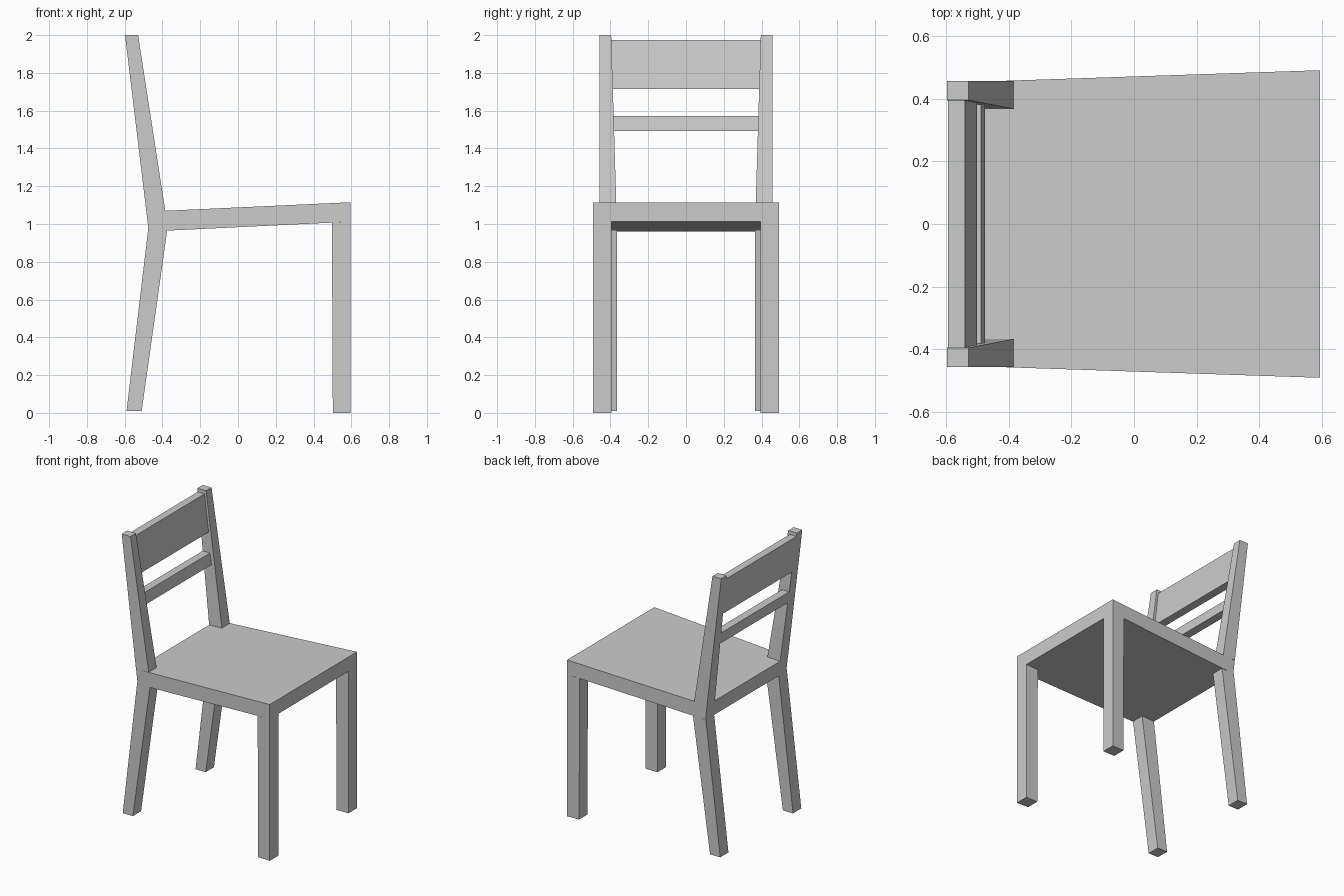
import bpy, bmesh

if "Cube" in bpy.data.objects:
    bpy.data.objects.remove(bpy.data.objects["Cube"])


def prism(name, profile, near, far, mirror=False):
    """Side profile (x, z) spanned between two y functions of (x, z)."""
    bm = bmesh.new()
    a = [bm.verts.new((x, near(x, z), z)) for x, z in profile]
    b = [bm.verts.new((x, far(x, z), z)) for x, z in profile]
    bm.faces.new(a)
    bm.faces.new(b[::-1])
    n = len(profile)
    for i in range(n):
        j = (i + 1) % n
        bm.faces.new((a[j], a[i], b[i], b[j]))
    bmesh.ops.recalc_face_normals(bm, faces=bm.faces)
    mesh = bpy.data.meshes.new(name)
    bm.to_mesh(mesh)
    bm.free()
    obj = bpy.data.objects.new(name, mesh)
    bpy.context.collection.objects.link(obj)
    if mirror:
        mod = obj.modifiers.new("Mirror", 'MIRROR')
        mod.use_axis = (False, True, False)
        mod.use_clip = False
    return obj


def seat_half(x, z):
    # seat widens toward +x
    return 0.456 + 0.036 * (x + 0.48) / 1.075


def post_inner(x, z):
    # back posts get thinner toward the top
    return 0.368 + 0.028 * (z - 1.07) / 0.93


def post_outer(x, z):
    return 0.457


def post_back(z):
    # x of the rear face of the back posts
    return -0.475 - 0.123 * (z - 0.98) / 1.02


# seat slab, tilted slightly
prism("seat",
      [(-0.477, 0.961), (-0.375, 0.965), (0.595, 1.012), (0.595, 1.115),
       (-0.385, 1.07), (post_back(1.066), 1.066), (-0.475, 0.98)],
      lambda x, z: -seat_half(x, z), seat_half)

# legs on the open side
prism("front_leg",
      [(0.502, 0.0), (0.595, 0.0), (0.595, 1.012), (0.497, 1.007)],
      lambda x, z: 0.395, seat_half, mirror=True)

# splayed legs under the backrest
prism("back_leg",
      [(-0.59, 0.01), (-0.51, 0.01), (-0.375, 0.965), (-0.477, 0.961)],
      lambda x, z: 0.364, post_outer, mirror=True)

# raked backrest posts
prism("back_post",
      [(post_back(1.066), 1.066), (-0.385, 1.07), (-0.529, 2.0), (post_back(2.0), 2.0)],
      post_inner, post_outer, mirror=True)

# backrest rails: bottom z, top z, front x at bottom and top
for name, z0, z1, x0, x1 in (("top_rail", 1.715, 1.975, -0.503, -0.541),
                             ("lower_rail", 1.492, 1.572, -0.476, -0.489)):
    prism(name,
          [(post_back(z0), z0), (x0, z0), (x1, z1), (post_back(z1), z1)],
          lambda x, z: -post_inner(x, z), post_inner)
